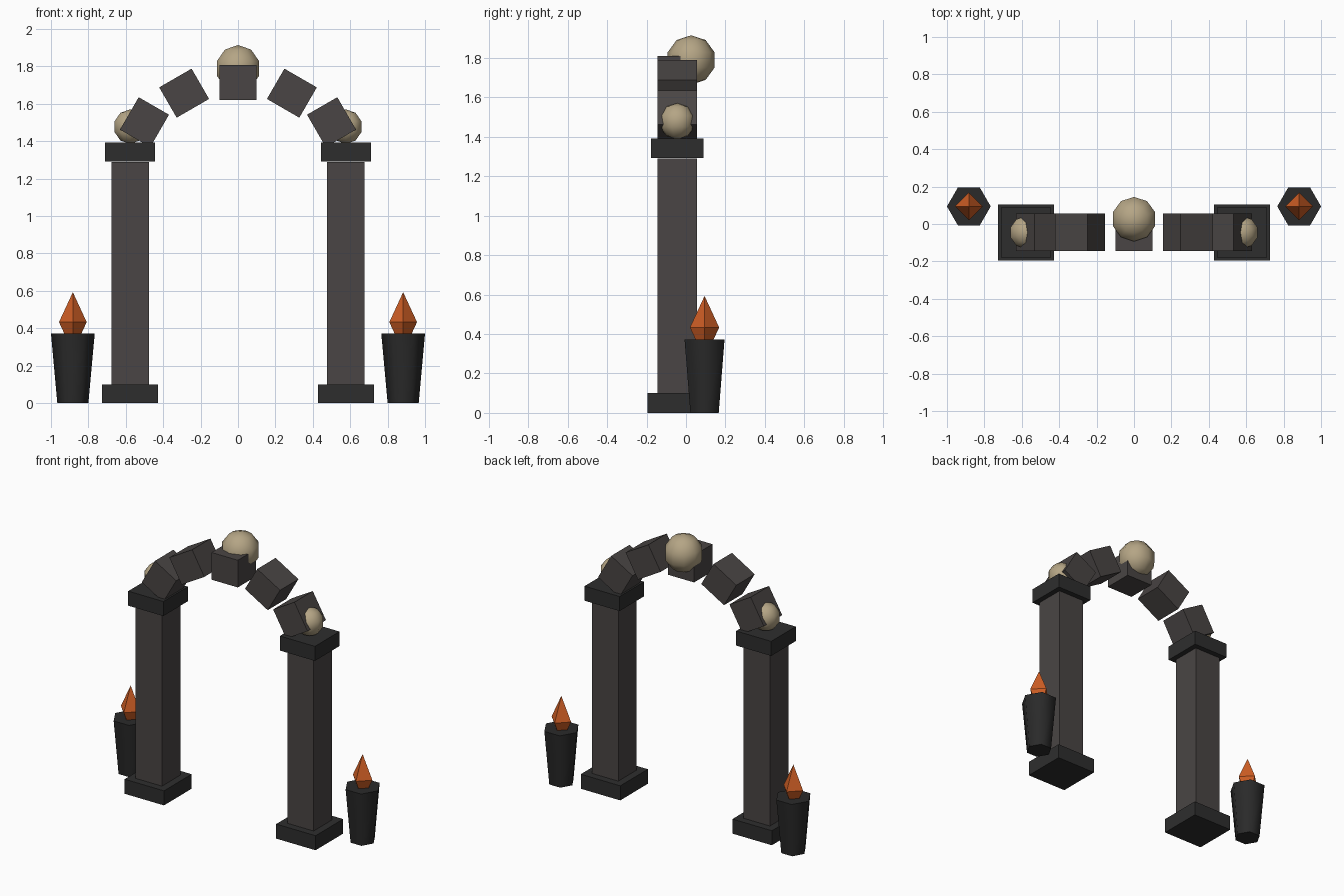
import bpy, bmesh, math
from mathutils import Matrix

cube = bpy.data.objects.get("Cube")
if cube:
    bpy.data.objects.remove(cube, do_unlink=True)


def material(name, color):
    mat = bpy.data.materials.new(name)
    mat.use_nodes = True
    mat.diffuse_color = (*color, 1)
    mat.node_tree.nodes["Principled BSDF"].inputs["Base Color"].default_value = (*color, 1)
    return mat


stone = material("warm grey stone", (0.068, 0.06, 0.058))
dark_stone = material("dark stone", (0.027, 0.027, 0.027))
iron = material("black iron", (0.023, 0.023, 0.023))
flame_orange = material("flame orange", (0.62, 0.112, 0.018))
bone = material("bone", (0.46, 0.376, 0.235))


def finish(name, bm, mat, loc, turn=0, smooth=None):
    """Turn a bmesh into a placed object, tilted about the y axis."""
    mesh = bpy.data.meshes.new(name)
    bm.to_mesh(mesh)
    bm.free()
    mesh.materials.append(mat)
    obj = bpy.data.objects.new(name, mesh)
    bpy.context.collection.objects.link(obj)
    obj.location = loc
    obj.rotation_euler.y = turn
    if smooth:
        bpy.ops.object.select_all(action='DESELECT')
        obj.select_set(True)
        bpy.context.view_layer.objects.active = obj
        bpy.ops.object.shade_smooth_by_angle(angle=math.radians(smooth))
    return obj


def box(name, size, loc, mat, turn=0):
    bm = bmesh.new()
    bmesh.ops.create_cube(bm, size=1, matrix=Matrix.Diagonal((*size, 1)))
    return finish(name, bm, mat, loc, turn)


def cone(name, sides, r_low, r_high, height, loc, mat, smooth=None):
    """Tapered prism with its first corner on the x axis."""
    bm = bmesh.new()
    rings = []
    for r, z in ((r_low, 0), (r_high, height)):
        rings.append([bm.verts.new((r * math.cos(math.tau * i / sides),
                                    r * math.sin(math.tau * i / sides), z))
                      for i in range(sides)])
    low, high = rings
    for i in range(sides):
        j = (i + 1) % sides
        bm.faces.new((low[i], low[j], high[j], high[i]))
    bm.faces.new(low[::-1])
    bm.faces.new(high)
    return finish(name, bm, mat, loc, smooth=smooth)


def flame(name, radius, half_height, loc):
    """Stretched octahedron."""
    bm = bmesh.new()
    ring = [bm.verts.new((radius * x, radius * y, 0))
            for x, y in ((1, 0), (0, 1), (-1, 0), (0, -1))]
    top = bm.verts.new((0, 0, half_height))
    bottom = bm.verts.new((0, 0, -half_height))
    for i in range(4):
        a, b = ring[i], ring[(i + 1) % 4]
        bm.faces.new((a, b, top))
        bm.faces.new((b, a, bottom))
    return finish(name, bm, flame_orange, loc)


def ball(name, radius, loc):
    bm = bmesh.new()
    bmesh.ops.create_uvsphere(bm, u_segments=10, v_segments=5, radius=radius)
    return finish(name, bm, bone, loc, smooth=50)


AXIS_Y = -0.045
PILLAR_X = 0.577
TORCH_X, TORCH_Y = 0.883, 0.094

for side, s in (("left", 1), ("right", -1)):
    # Pillar
    x = s * PILLAR_X
    box(f"{side}_pillar_base", (0.3, 0.3, 0.1), (x, AXIS_Y, 0.05), dark_stone)
    box(f"{side}_pillar_shaft", (0.2, 0.2, 1.19), (x, AXIS_Y, 0.695), stone)
    box(f"{side}_pillar_cap", (0.267, 0.267, 0.1), (x, AXIS_Y, 1.342), dark_stone)

    # Tilted arch blocks
    for part, bx, bz, deg in (("upper", 0.288, 1.657, 30), ("lower", 0.5, 1.502, 60)):
        box(f"{side}_{part}_arch_block", (0.2, 0.2, 0.187), (s * bx, AXIS_Y, bz),
            stone, s * math.radians(deg))

    # Small ball resting on the cap
    ball(f"{side}_small_ball", 0.092, (x, AXIS_Y, 1.478))

    # Torch
    cone(f"{side}_torch_bowl", 6, 0.083, 0.117, 0.372,
         (s * TORCH_X, TORCH_Y, 0), iron, smooth=65)
    flame(f"{side}_flame", 0.074, 0.16, (s * TORCH_X, TORCH_Y, 0.433))

# Crown of the arch
box("keystone", (0.2, 0.2, 0.187), (0, AXIS_Y, 1.715), stone)
ball("crown_ball", 0.125, (0, 0.026, 1.789))
